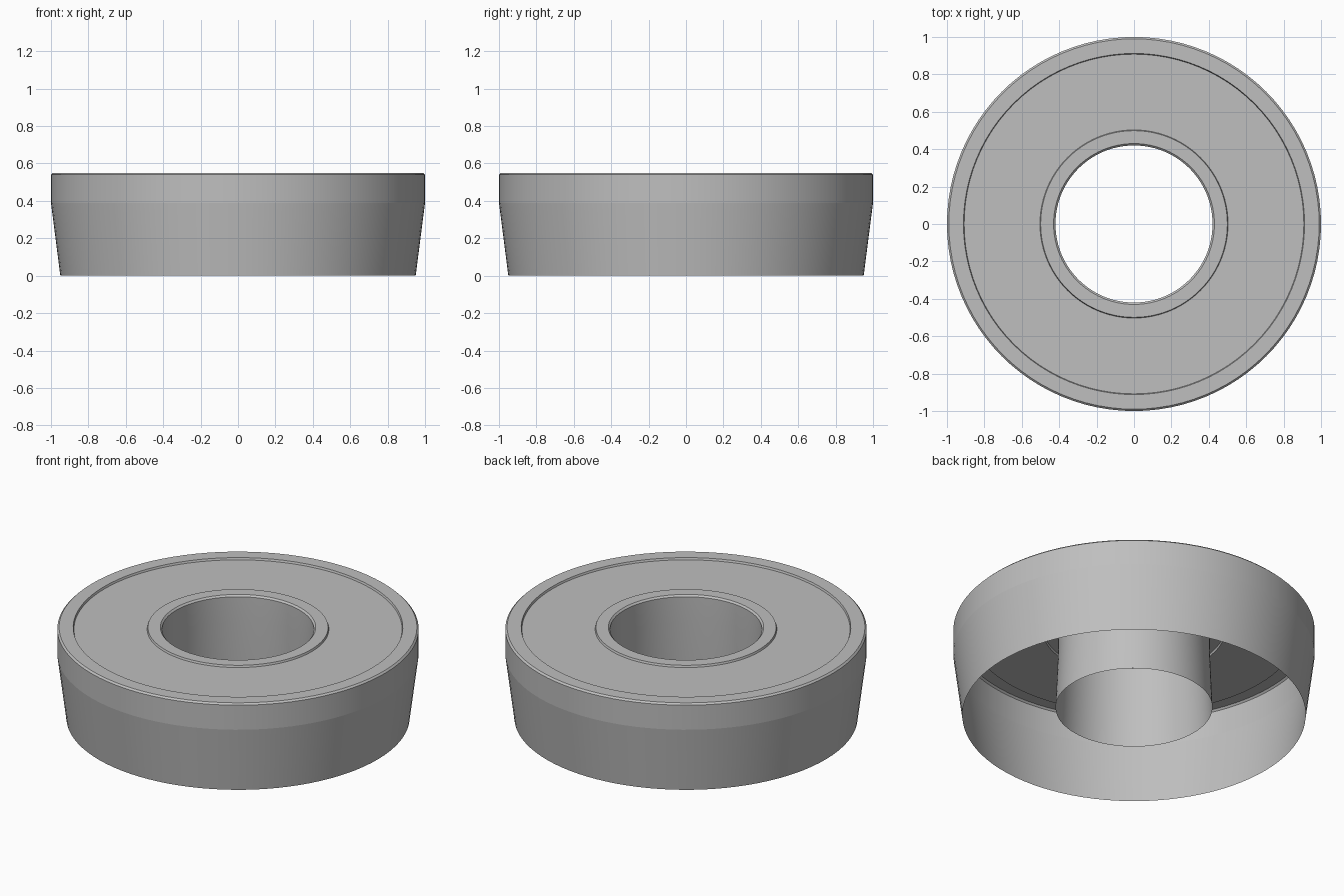
import bpy
import bmesh
import math

cube = bpy.data.objects.get("Cube")
if cube:
    bpy.data.objects.remove(cube, do_unlink=True)

grey = bpy.data.materials.new("plain grey")
grey.use_nodes = True
colour = (0.52, 0.52, 0.52, 1.0)
grey.diffuse_color = colour
grey.node_tree.nodes["Principled BSDF"].inputs["Base Color"].default_value = colour

HEIGHT = 0.55
FLOOR = 0.538     # level of the sunken panel
BREAK = 0.39      # where the walls begin to taper
LIP = 0.01        # small chamfer on the top edges


def lathe(name, profile, sides):
    """Turn an open (radius, height) profile into a thin shell around z."""
    bm = bmesh.new()
    rings = []
    for r, z in profile:
        rings.append([bm.verts.new((r * math.cos(math.tau * i / sides),
                                    r * math.sin(math.tau * i / sides), z))
                      for i in range(sides)])
    for a, b in zip(rings, rings[1:]):
        for i in range(sides):
            j = (i + 1) % sides
            bm.faces.new((a[i], a[j], b[j], b[i]))
    mesh = bpy.data.meshes.new(name)
    bm.to_mesh(mesh)
    bm.free()
    mesh.materials.append(grey)
    obj = bpy.data.objects.new(name, mesh)
    bpy.context.collection.objects.link(obj)
    bpy.ops.object.select_all(action="DESELECT")
    obj.select_set(True)
    bpy.context.view_layer.objects.active = obj
    bpy.ops.object.shade_smooth_by_angle(angle=math.radians(5.7))
    return obj


# Outer wall: tapered skirt, straight band, chamfer, flat rim, step to the panel
lathe("outer_wall", [(0.95, 0), (1, BREAK), (1, HEIGHT - LIP), (1 - LIP, HEIGHT),
                     (0.912, HEIGHT), (0.908, FLOOR)], 96)

# Sunken ring-shaped panel on the top
lathe("top_panel", [(0.908, FLOOR), (0.503, FLOOR)], 96)

# Hub: step, raised ring, chamfer, straight bore, flared open lower end
lathe("hub", [(0.503, FLOOR), (0.499, HEIGHT), (0.43, HEIGHT), (0.42, HEIGHT - LIP),
              (0.42, BREAK), (0.434, 0.05)], 96)
